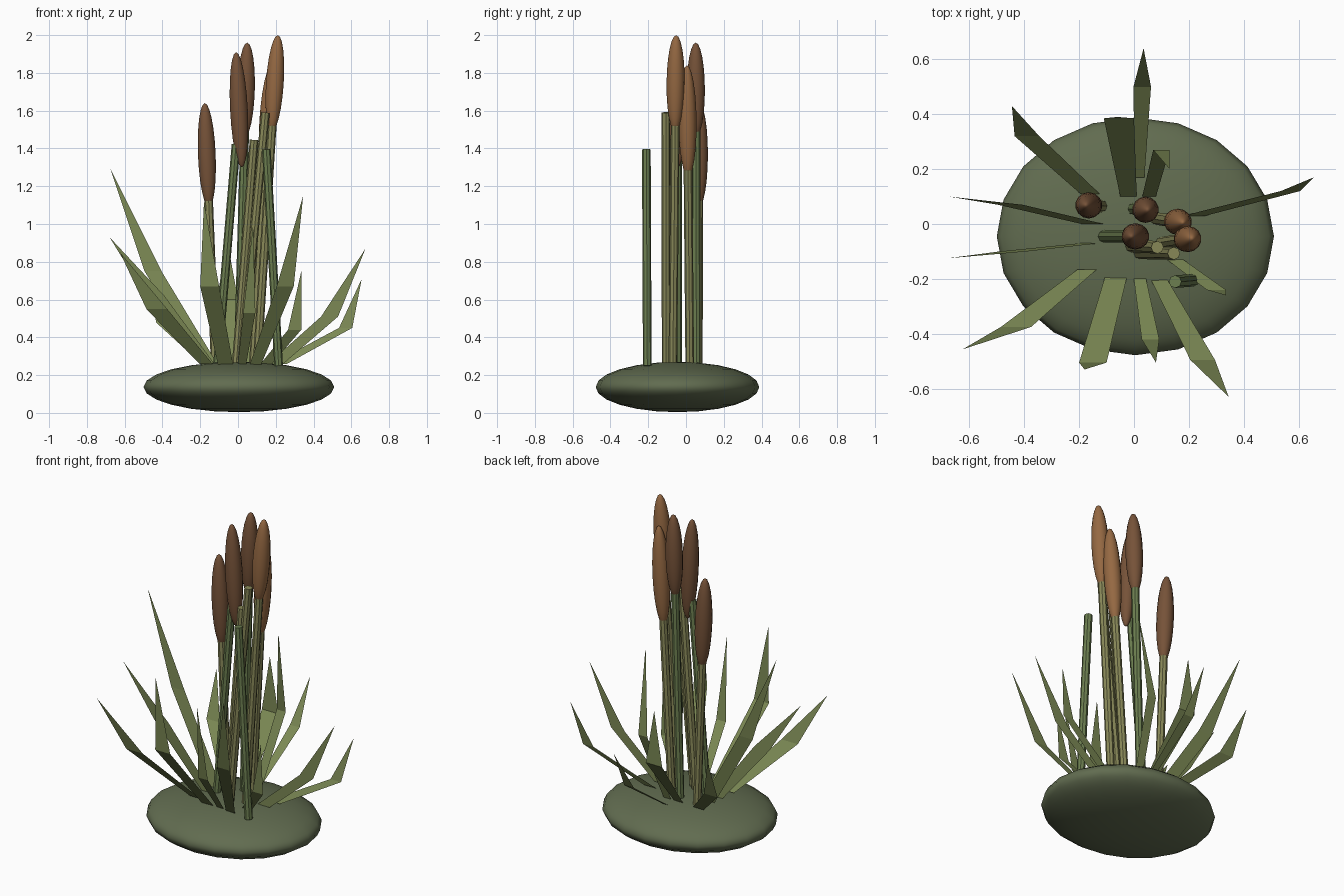
import bpy, bmesh
from mathutils import Vector


def material(name, rgb):
    m = bpy.data.materials.new(name)
    m.diffuse_color = (*rgb, 1)
    return m


EARTH = material("moss", (0.12, 0.15, 0.08))
STEM = [material("stem_green", (0.15, 0.21, 0.08)), material("stem_olive", (0.25, 0.25, 0.10))]
LEAF = material("leaf_green", (0.20, 0.25, 0.09))
HEAD = [material("head_dark", (0.18, 0.085, 0.04)), material("head_light", (0.30, 0.14, 0.055))]


def ellipsoid(name, centre, radii, mat, direction=(0, 0, 1), seg=16, rings=12):
    bpy.ops.mesh.primitive_uv_sphere_add(segments=seg, ring_count=rings, radius=1, location=centre)
    o = bpy.context.object
    o.name = name
    o.scale = radii
    o.rotation_euler = Vector((0, 0, 1)).rotation_difference(Vector(direction)).to_euler()
    o.data.materials.append(mat)
    bpy.ops.object.shade_smooth()
    return o


def stem(name, a, b, mat, radius=0.023):
    a, b = Vector(a), Vector(b)
    d = b - a
    bpy.ops.mesh.primitive_cylinder_add(vertices=8, radius=radius, depth=d.length, location=(a + b) / 2)
    o = bpy.context.object
    o.name = name
    o.rotation_euler = Vector((0, 0, 1)).rotation_difference(d).to_euler()
    o.data.materials.append(mat)
    bpy.ops.object.shade_smooth_by_angle()


def leaf(name, base, knee, tip, wb=0.035, wk=0.045):
    # Flat blade, its width running along x, bent once at the knee
    bm = bmesh.new()
    rows = []
    for p, w in ((base, wb), (knee, wk)):
        rows.append([bm.verts.new((p[0] + s * w, p[1], p[2])) for s in (-1, 1)])
    t = bm.verts.new(tip)
    bm.faces.new((rows[0][0], rows[0][1], rows[1][1], rows[1][0]))
    bm.faces.new((rows[1][0], rows[1][1], t))
    me = bpy.data.meshes.new(name)
    bm.to_mesh(me)
    bm.free()
    o = bpy.data.objects.new(name, me)
    bpy.context.collection.objects.link(o)
    me.materials.append(LEAF)


# Ground mound
ellipsoid("mound", (0.005, -0.045, 0.137), (0.505, 0.433, 0.133), EARTH, seg=20)

# Stems with seed heads: base xy, head centre, head half length, colour
for i, (bx, by, c, h, k) in enumerate([
    (-0.12, 0.065, (-0.165, 0.068, 1.365), 0.275, 0),
    (-0.11, -0.045, (0.005, -0.045, 1.605), 0.305, 0),
    (0.0, 0.055, (0.042, 0.052, 1.71), 0.25, 0),
    (0.08, 0.02, (0.16, 0.008, 1.545), 0.295, 1),
    (0.10, -0.07, (0.195, -0.055, 1.745), 0.255, 1),
]):
    a = Vector((bx, by, 0.24))
    d = Vector(c) - a
    stem(f"stem_{i + 1}", a, a + d * (1 - 0.6 * h / d.length), STEM[i in (0, 3, 4)])
    # the second head leans slightly against its stem
    ellipsoid(f"seed_head_{i + 1}", c, (0.048, 0.048, h), HEAD[k],
              d if i != 1 else (-0.05, 0, 1), seg=14)

# Bare stems
stem("bare_stem_1", (0.215, -0.205, 0.25), (0.15, -0.21, 1.395), STEM[0])
stem("bare_stem_2", (0.02, -0.105, 0.25), (0.145, -0.107, 1.59), STEM[1])
stem("bare_stem_3", (-0.01, -0.08, 0.25), (0.085, -0.085, 1.445), STEM[1])

# Leaves: base, knee, tip (then base and knee half widths where they differ)
blades = [
    ((-0.02, 0.10, 0.26), (-0.055, 0.385, 0.60), (-0.06, 0.39, 0.93), 0.03, 0.055),
    ((0.02, 0.17, 0.26), (0.03, 0.50, 0.49), (0.035, 0.64, 0.74), 0.018, 0.032),
    ((-0.16, 0.11, 0.26), (-0.39, 0.32, 0.48), (-0.445, 0.43, 0.74)),
    ((-0.15, 0.0, 0.26), (-0.45, 0.07, 0.75), (-0.675, 0.10, 1.29), 0.04, 0.045),
    ((-0.16, -0.07, 0.26), (-0.44, -0.10, 0.62), (-0.68, -0.125, 0.93), 0.035, 0.05),
    ((-0.17, -0.165, 0.26), (-0.43, -0.375, 0.55), (-0.625, -0.457, 0.85), 0.035, 0.055),
    ((-0.065, -0.19, 0.25), (-0.15, -0.505, 0.67), (-0.18, -0.53, 1.12), 0.04, 0.05),
    ((0.02, -0.19, 0.25), (0.06, -0.42, 0.53), (0.08, -0.505, 1.0), 0.022, 0.032),
    ((0.09, -0.20, 0.25), (0.25, -0.495, 0.67), (0.345, -0.63, 1.15), 0.03, 0.045),
    ((0.15, -0.13, 0.26), (0.30, -0.24, 0.44), (0.335, -0.26, 0.75), 0.03, 0.035),
    ((0.22, 0.03, 0.26), (0.57, 0.12, 0.45), (0.655, 0.17, 0.71), 0.04, 0.035),
    ((0.20, -0.04, 0.26), (0.485, -0.04, 0.51), (0.675, -0.04, 0.87), 0.04, 0.045),
    ((0.055, 0.10, 0.26), (0.10, 0.27, 0.69), (0.13, 0.20, 1.20), 0.025, 0.03),
]
for i, b in enumerate(blades):
    leaf(f"leaf_{i + 1}", *b)
